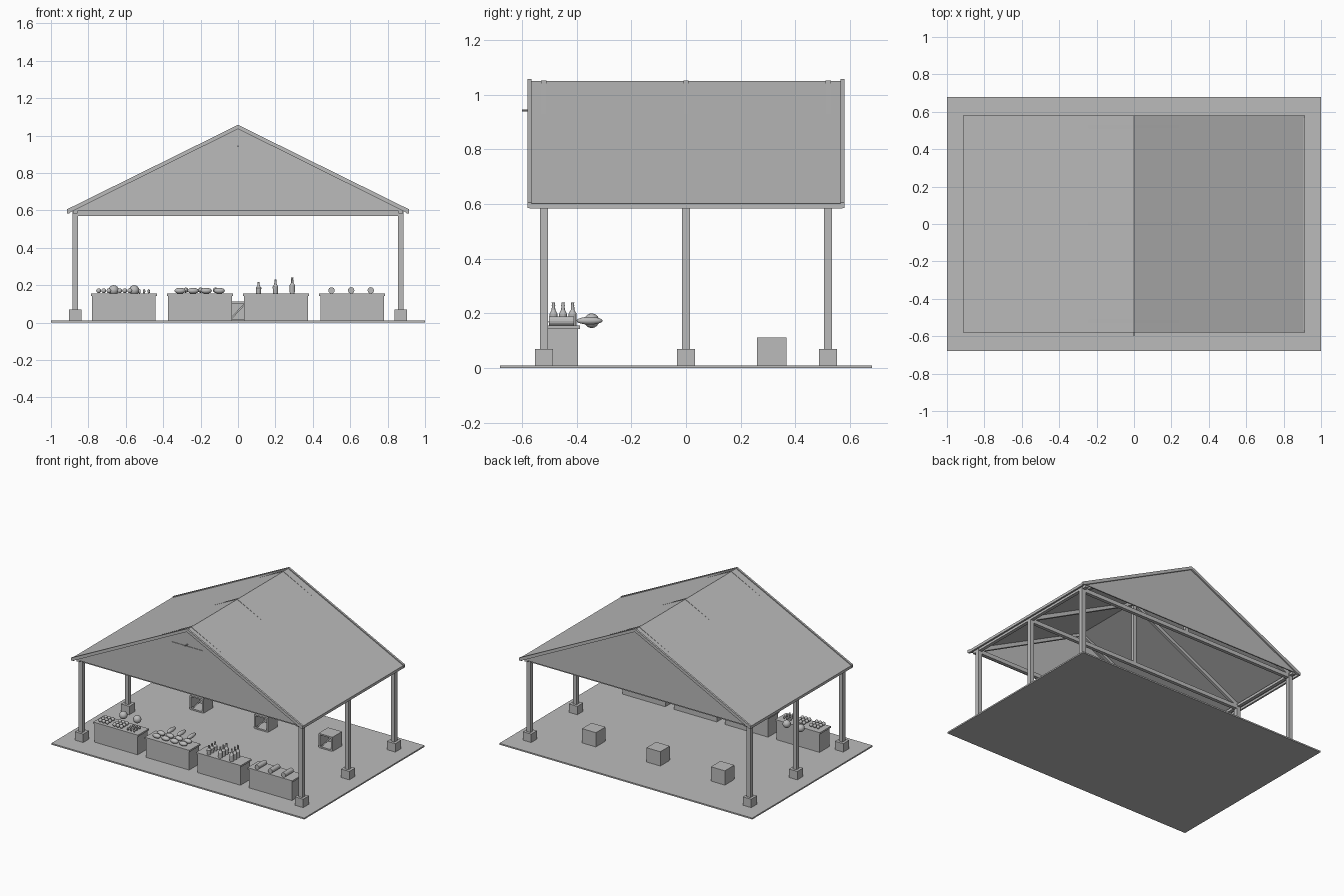
import bpy, bmesh
from math import pi
from mathutils import Matrix, Vector

cube = bpy.data.objects.get("Cube")
if cube:
    bpy.data.objects.remove(cube, do_unlink=True)

grey = bpy.data.materials.new("plain grey")
grey.use_nodes = True
grey.diffuse_color = (0.5, 0.5, 0.5, 1)
grey.node_tree.nodes["Principled BSDF"].inputs["Base Color"].default_value = (0.5, 0.5, 0.5, 1)


def finish(name, bm, smooth=False):
    bmesh.ops.recalc_face_normals(bm, faces=bm.faces)
    mesh = bpy.data.meshes.new(name)
    bm.to_mesh(mesh)
    bm.free()
    mesh.materials.append(grey)
    for p in mesh.polygons:
        p.use_smooth = smooth
    ob = bpy.data.objects.new(name, mesh)
    bpy.context.scene.collection.objects.link(ob)
    return ob


def add_box(bm, x, y, z):
    """Box from (low, high) ranges."""
    lo, hi = Vector((x[0], y[0], z[0])), Vector((x[1], y[1], z[1]))
    m = Matrix.Translation((lo + hi) / 2) @ Matrix.Diagonal((*(hi - lo), 1))
    bmesh.ops.create_cube(bm, size=1, matrix=m)


def add_prism(bm, points, y0, y1):
    """Extrude an x-z outline along y."""
    face = bm.faces.new([bm.verts.new((x, y0, z)) for x, z in points])
    ext = bmesh.ops.extrude_face_region(bm, geom=[face])
    moved = [v for v in ext["geom"] if isinstance(v, bmesh.types.BMVert)]
    bmesh.ops.translate(bm, verts=moved, vec=(0, y1 - y0, 0))


def add_ball(bm, centre, radii, seg=16):
    m = Matrix.Translation(centre) @ Matrix.Diagonal((*radii, 1))
    bmesh.ops.create_uvsphere(bm, u_segments=seg, v_segments=seg // 2, radius=1, matrix=m)


def add_rod(bm, centre, radius, length, seg=16):
    """Cylinder along y."""
    m = Matrix.Translation(centre) @ Matrix.Rotation(pi / 2, 4, "X")
    bmesh.ops.create_cone(bm, cap_ends=True, segments=seg, radius1=radius,
                          radius2=radius, depth=length, matrix=m)


def around(c, half):
    return (c - half, c + half)


FRAMES = (-0.52, 0, 0.52)

# Ground slab
bm = bmesh.new()
add_box(bm, (-1, 1), (-0.68, 0.68), (0, 0.01))
finish("ground_slab", bm)

# Posts and footings
posts, feet = bmesh.new(), bmesh.new()
for x in (-0.87, 0.87):
    for y in FRAMES:
        add_box(posts, around(x, 0.015), around(y, 0.015), (0.01, 0.6))
        add_box(feet, around(x, 0.033), around(y, 0.033), (0.01, 0.07))
finish("posts", posts)
finish("footings", feet)

# Trusses: tie beam, king post, rafters
bm = bmesh.new()
for y in FRAMES:
    add_box(bm, (-0.885, 0.885), around(y, 0.012), (0.57, 0.598))
    add_box(bm, around(0, 0.012), around(y, 0.01), (0.59, 1.03))
    for s in (-1, 1):
        add_prism(bm, [(0, 1.053), (s * 0.88, 0.607), (s * 0.88, 0.577), (0, 1.023)],
                  y - 0.01, y + 0.01)
finish("trusses", bm)

# Eave beams and gutters
bm = bmesh.new()
for s in (-1, 1):
    add_box(bm, around(s * 0.87, 0.012), (-0.565, 0.565), (0.584, 0.602))
    add_box(bm, around(s * 0.907, 0.006), (-0.572, 0.572), (0.583, 0.602))
finish("eave_beams", bm)

# Roof sheets
bm = bmesh.new()
for s in (-1, 1):
    add_prism(bm, [(0, 1.05), (s * 0.91, 0.6), (s * 0.91, 0.594), (0, 1.044)], -0.568, 0.568)
finish("roof", bm)

# Gable walls and edge boards
walls, boards = bmesh.new(), bmesh.new()
for t in (-1, 1):
    add_prism(walls, [(0, 1.042), (0.895, 0.597), (-0.895, 0.597)], t * 0.562, t * 0.57)
    for s in (-1, 1):
        add_prism(boards, [(0, 1.057), (s * 0.915, 0.605), (s * 0.915, 0.585),
                           (s * 0.9, 0.588), (0, 1.035)], t * 0.566, t * 0.58)
finish("gable_walls", walls)
finish("gable_edge_boards", boards)

# Blank sign and its bracket on the front gable
bm = bmesh.new()
add_box(bm, around(0, 0.12), (-0.574, -0.569), (0.69, 0.93))
finish("sign_panel", bm)
bm = bmesh.new()
add_rod(bm, (0, -0.584, 0.942), 0.004, 0.032, 8)
finish("sign_bracket", bm)

# Market counters
bases, tops = bmesh.new(), bmesh.new()
for x in (-0.61, -0.203, 0.203, 0.61):
    add_box(bases, around(x, 0.17), (-0.505, -0.395), (0.01, 0.143))
    add_box(tops, around(x, 0.177), (-0.512, -0.388), (0.143, 0.155))
finish("counter_bases", bases)
finish("counter_tops", tops)

# First counter: round fruit in rows, small berries, two melons
bm = bmesh.new()
for y in (-0.49, -0.46, -0.43):
    for x in (-0.745, -0.718, -0.69, -0.633, -0.606, -0.578):
        add_ball(bm, (x, y, 0.17), (0.013, 0.013, 0.013), 12)
    for x in (-0.527, -0.502, -0.477):
        add_ball(bm, (x, y, 0.167), (0.007, 0.007, 0.012), 8)
finish("small_fruit", bm, True)
bm = bmesh.new()
for x in (-0.665, -0.555):
    add_ball(bm, (x, -0.345, 0.173), (0.027, 0.027, 0.027))
finish("melons", bm, True)

# Second counter: loaves
bm = bmesh.new()
for x in (-0.31, -0.24, -0.17, -0.1):
    for y in (-0.475, -0.425):
        add_ball(bm, (x, y, 0.17), (0.03, 0.019, 0.016))
for x in (-0.28, -0.2, -0.12):
    add_ball(bm, (x, -0.353, 0.173), (0.015, 0.048, 0.014))
finish("loaves", bm, True)

# Third counter: bottles, taller to one side
bm = bmesh.new()
OUTLINE = ((0, 0.9), (0.5, 1), (0.68, 0.45), (0.95, 0.35), (1, 0.45))
for x, height in ((0.11, 0.062), (0.2, 0.075), (0.29, 0.085)):
    for y in (-0.485, -0.45, -0.415):
        for (h0, r0), (h1, r1) in zip(OUTLINE, OUTLINE[1:]):
            m = Matrix.Translation((x, y, 0.155 + height * (h0 + h1) / 2))
            bmesh.ops.create_cone(bm, cap_ends=True, segments=14, radius1=0.015 * r0,
                                  radius2=0.015 * r1, depth=height * (h1 - h0), matrix=m)
finish("bottles", bm)

# Fourth counter: rolls of cloth
bm = bmesh.new()
for x in (0.5, 0.605, 0.71):
    add_rod(bm, (x, -0.455, 0.172), 0.017, 0.092)
finish("cloth_rolls", bm)

# Open crates with a rim and a diagonal brace
bm = bmesh.new()
Y = (0.268, 0.368)
for x in (-0.51, 0, 0.51):
    for s in (-1, 1):
        side = around(x + s * 0.05, 0.005)
        add_box(bm, side, Y, (0.01, 0.112))
        add_box(bm, side, (0.26, 0.268), (0.014, 0.108))
        shelf = around(0.061 + s * 0.046, 0.005)
        add_box(bm, around(x, 0.055), Y, shelf)
        add_box(bm, around(x, 0.05), (0.26, 0.268), shelf)
    add_box(bm, around(x, 0.055), (0.36, 0.368), (0.01, 0.112))
    add_prism(bm, [(x - 0.048, 0.016), (x - 0.036, 0.016), (x + 0.048, 0.106),
                   (x + 0.036, 0.106)], 0.262, 0.267)
finish("crates", bm)
